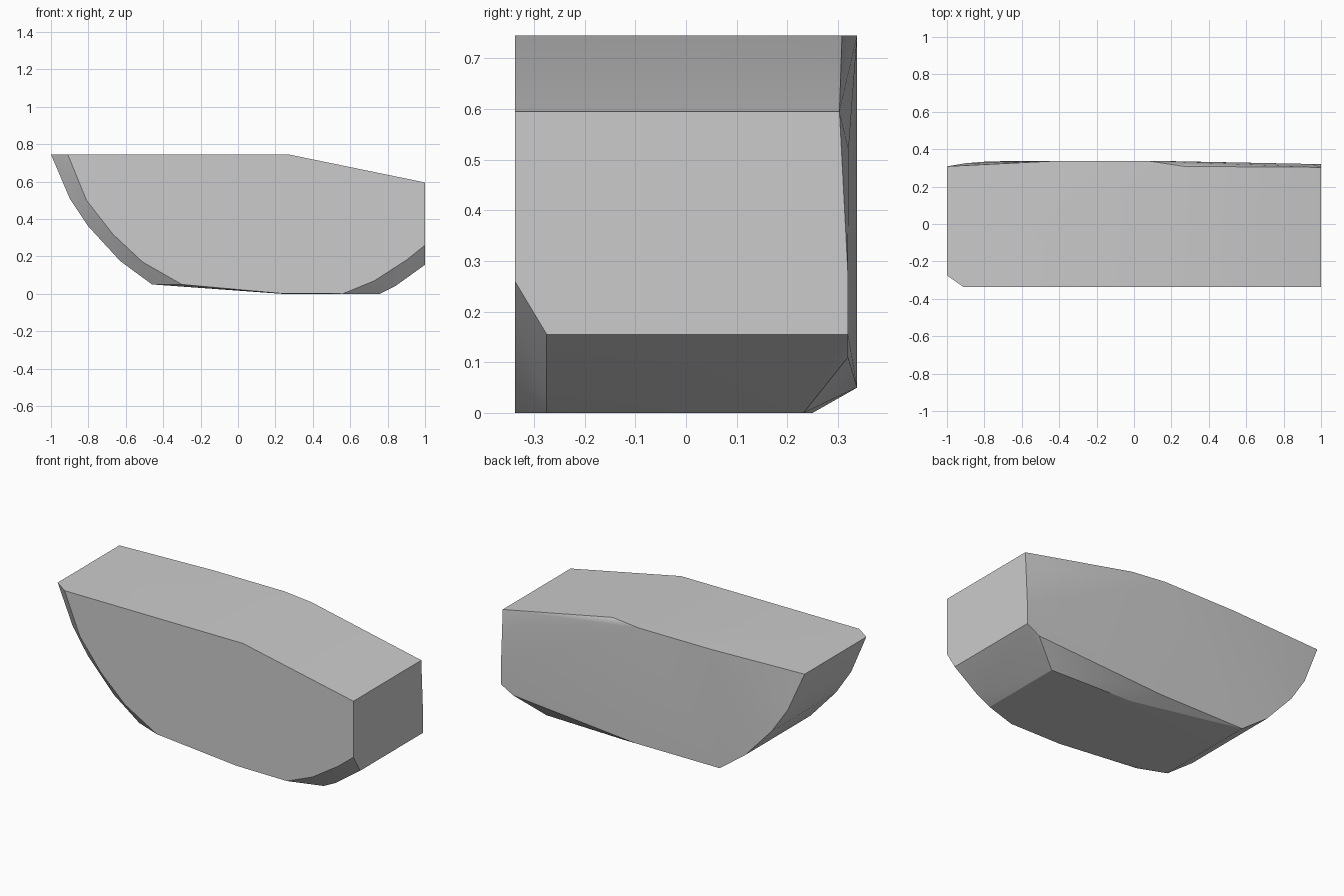
import bpy, bmesh, math

if "Cube" in bpy.data.objects:
    bpy.data.objects.remove(bpy.data.objects["Cube"])

# Lower-left curve shared by the full-width section (x, z)
left_curve = [(-1, .745), (-.9, .51), (-.8, .36), (-.63, .175), (-.46, .05)]
right_curve = [(.23, 0), (.76, 0), (.84, .04), (1, .155)]

# Front face outline, inset along the rounded lower edges
front = [(-.91, .745), (.27, .745), (1, .595), (1, .26), (.9, .18), (.73, .07),
         (.56, 0), (.23, .002), (-.3, .05), (-.51, .17), (-.67, .32), (-.81, .5)]
points = [(x, -.338, z) for x, z in front]

# Full section just behind the front chamfer
points += [(x, -.275, z) for x, z in left_curve + right_curve]

# Slightly bulged back face with chamfered rim
for (x, z), y in zip(left_curve, (.308, .325, .333, .338, .338)):
    points.append((x, y, z))
points += [(-.4, .338, .745), (.07, .338, .745), (.27, .308, .745),
           (1, .303, .595), (.95, .321, .52), (1, .32, .27), (1, .32, .155),
           (.92, .32, .11), (.76, .232, 0), (.23, .25, 0), (.1, .338, .05)]

# Solid block wrapped around the sections
bm = bmesh.new()
for p in points:
    bm.verts.new(p)
hull = bmesh.ops.convex_hull(bm, input=bm.verts)
loose = {g for g in hull["geom_interior"] + hull["geom_unused"]
         if isinstance(g, bmesh.types.BMVert)}
bmesh.ops.delete(bm, geom=list(loose), context='VERTS')
bmesh.ops.dissolve_limit(bm, angle_limit=math.radians(1), verts=bm.verts, edges=bm.edges)
bmesh.ops.recalc_face_normals(bm, faces=bm.faces)

mesh = bpy.data.meshes.new("curved_block")
bm.to_mesh(mesh)
bm.free()
block = bpy.data.objects.new("curved_block", mesh)
bpy.context.collection.objects.link(block)

# Plain grey
grey = bpy.data.materials.new("light grey")
grey.diffuse_color = (.6, .6, .6, 1)
grey.use_nodes = True
grey.node_tree.nodes["Principled BSDF"].inputs["Base Color"].default_value = grey.diffuse_color
mesh.materials.append(grey)

# Smooth the gentle curves, keep the edges sharp
bpy.context.view_layer.objects.active = block
block.select_set(True)
bpy.ops.object.shade_smooth_by_angle(angle=math.radians(25))
